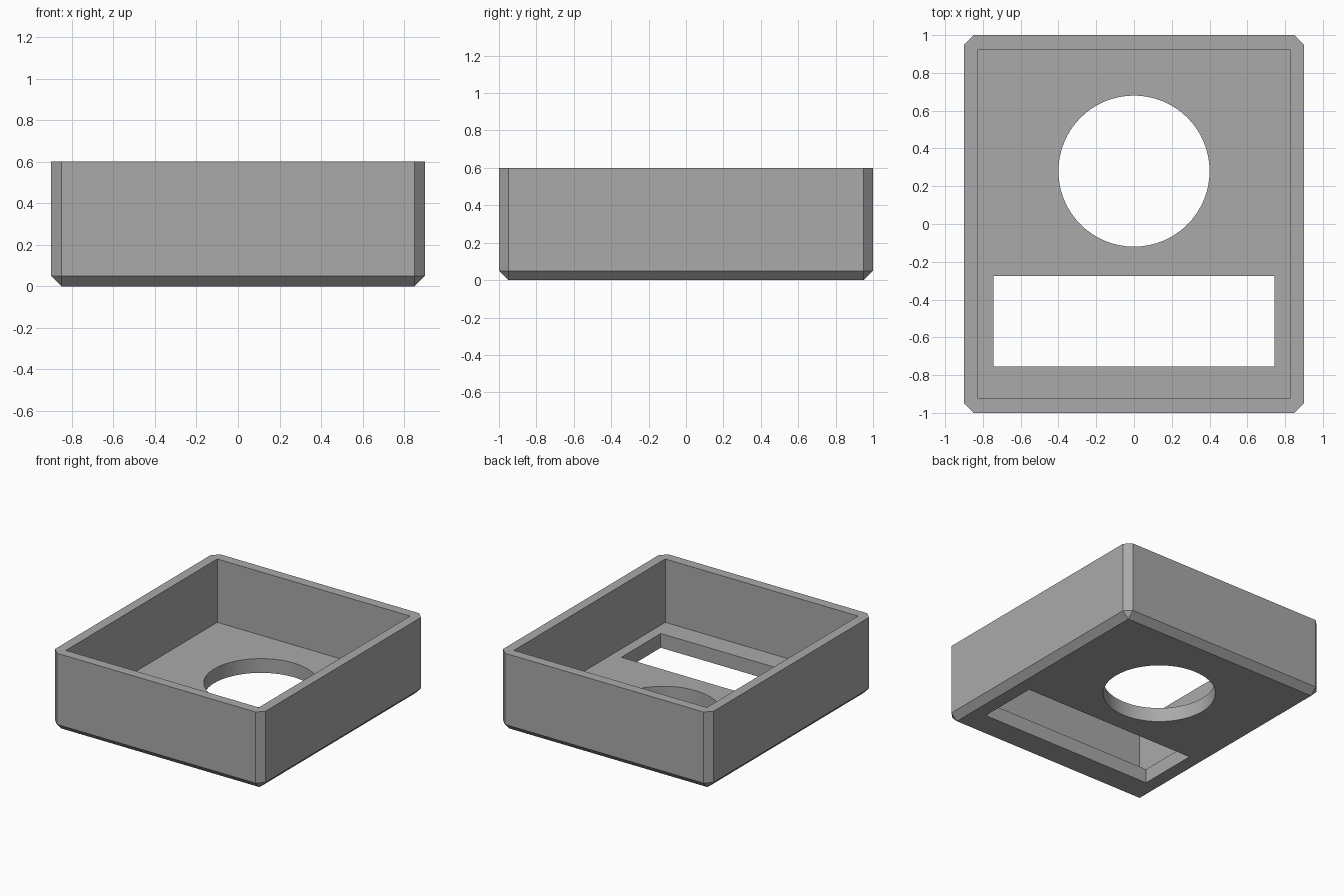
import bpy
import bmesh
from math import radians
from mathutils import Matrix

cube = bpy.data.objects.get("Cube")
if cube:
    bpy.data.objects.remove(cube, do_unlink=True)

WIDTH, DEPTH, HEIGHT = 1.8, 2.0, 0.6
WALL, FLOOR, CHAMFER = 0.075, 0.11, 0.05

grey = bpy.data.materials.new("Plain grey")
grey.use_nodes = True
grey.diffuse_color = (0.4, 0.4, 0.4, 1)
grey.node_tree.nodes["Principled BSDF"].inputs["Base Color"].default_value = grey.diffuse_color


def add_object(name, bm):
    mesh = bpy.data.meshes.new(name)
    bm.to_mesh(mesh)
    bm.free()
    mesh.materials.append(grey)
    obj = bpy.data.objects.new(name, mesh)
    bpy.context.collection.objects.link(obj)
    return obj


def box(size, centre):
    bm = bmesh.new()
    matrix = Matrix.Translation(centre) @ Matrix.Diagonal((*size, 1))
    bmesh.ops.create_cube(bm, size=1, matrix=matrix)
    return bm


# Outer shell, chamfered on every edge except the flat top rim
bm = box((WIDTH, DEPTH, HEIGHT), (0, 0, HEIGHT / 2))
edges = [e for e in bm.edges if min(v.co.z for v in e.verts) < HEIGHT / 2]
bmesh.ops.bevel(bm, geom=edges, offset=CHAMFER, segments=1, affect='EDGES')
tray = add_object("open_tray", bm)

# Cavity, rectangular window and round hole
cavity = add_object("cavity_cutter", box(
    (WIDTH - 2 * WALL, DEPTH - 2 * WALL, HEIGHT), (0, 0, FLOOR + HEIGHT / 2)))
window = add_object("window_cutter", box((1.49, 0.48, HEIGHT), (0, -0.515, 0)))
bm = bmesh.new()
bmesh.ops.create_cone(bm, cap_ends=True, segments=64, radius1=0.4, radius2=0.4,
                      depth=HEIGHT, matrix=Matrix.Translation((0, 0.28, 0)))
hole = add_object("round_hole_cutter", bm)

bpy.ops.object.select_all(action='DESELECT')
tray.select_set(True)
bpy.context.view_layer.objects.active = tray
for cutter in (cavity, window, hole):
    cutter.hide_render = True
    cut = tray.modifiers.new(cutter.name, 'BOOLEAN')
    cut.operation = 'DIFFERENCE'
    cut.solver = 'EXACT'
    cut.object = cutter
    bpy.ops.object.modifier_apply(modifier=cut.name)
    bpy.data.objects.remove(cutter, do_unlink=True)

# Smooth hole wall with crisp edges everywhere else
bpy.ops.object.shade_smooth_by_angle(angle=radians(20))
